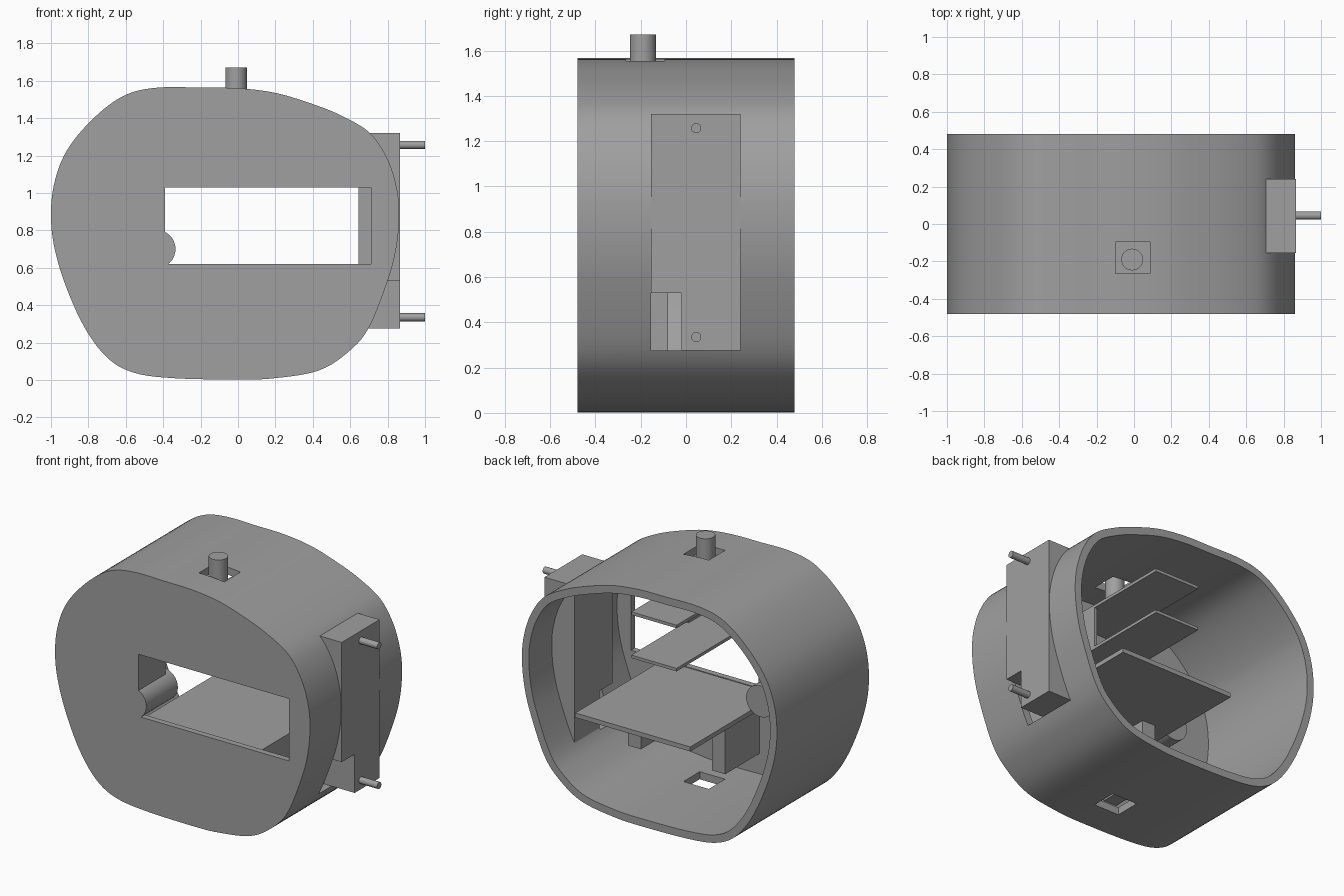
import bpy, bmesh, math
from mathutils import Vector

if "Cube" in bpy.data.objects:
    bpy.data.objects.remove(bpy.data.objects["Cube"])

grey = bpy.data.materials.new("matte_grey")
grey.diffuse_color = (0.35, 0.35, 0.35, 1)
grey.use_nodes = True
grey.node_tree.nodes["Principled BSDF"].inputs["Base Color"].default_value = grey.diffuse_color


def finish(bm, name):
    bmesh.ops.recalc_face_normals(bm, faces=bm.faces)
    me = bpy.data.meshes.new(name)
    bm.to_mesh(me)
    bm.free()
    me.materials.append(grey)
    ob = bpy.data.objects.new(name, me)
    bpy.context.collection.objects.link(ob)
    return ob


def box(name, x0, x1, y0, y1, z0, z1):
    bm = bmesh.new()
    bmesh.ops.create_cube(bm, size=1)
    for v in bm.verts:
        v.co = ((x0 + x1) / 2 + v.co.x * (x1 - x0),
                (y0 + y1) / 2 + v.co.y * (y1 - y0),
                (z0 + z1) / 2 + v.co.z * (z1 - z0))
    return finish(bm, name)


def rod(name, start, end, r):
    a, b = Vector(start), Vector(end)
    bm = bmesh.new()
    bmesh.ops.create_cone(bm, cap_ends=True, segments=32, radius1=r, radius2=r, depth=(b - a).length)
    rot = (b - a).to_track_quat('Z', 'Y')
    for v in bm.verts:
        v.co = rot @ v.co + (a + b) / 2
    return finish(bm, name)


def cut(ob, cutters):
    """Subtract the cutters, bake the result and delete them."""
    for c in cutters:
        m = ob.modifiers.new("cut", 'BOOLEAN')
        m.operation, m.solver, m.object = 'DIFFERENCE', 'EXACT', c
        c.hide_render = True
    bpy.context.view_layer.update()
    me = bpy.data.meshes.new_from_object(ob.evaluated_get(bpy.context.evaluated_depsgraph_get()))
    ob.modifiers.clear()
    ob.data = me
    for c in cutters:
        bpy.data.objects.remove(c)


def smooth(ob):
    bpy.ops.object.select_all(action='DESELECT')
    ob.select_set(True)
    bpy.context.view_layer.objects.active = ob
    bpy.ops.object.shade_smooth_by_angle(angle=math.radians(30))


# Rounded housing outline (x, z)
KEYS = [(-1, .87), (-.985, 1.04), (-.93, 1.2), (-.83, 1.34), (-.69, 1.47), (-.56, 1.54),
        (-.4, 1.565), (-.2, 1.563), (0, 1.56), (.2, 1.535), (.4, 1.475), (.56, 1.41),
        (.706, 1.32), (.8, 1.18), (.85, 1.02), (.862, .87), (.845, .7), (.8, .53),
        (.7, .28), (.59, .15), (.43, .05), (.2, .01), (0, .002), (-.35, .01),
        (-.56, .04), (-.7, .12), (-.82, .28), (-.92, .5), (-.98, .7)]


def spline(keys, steps=5):
    p, n, out = [Vector(k) for k in keys], len(keys), []
    for i in range(n):
        a, b, c, d = p[i - 1], p[i], p[(i + 1) % n], p[(i + 2) % n]
        for s in range(steps):
            t = s / steps
            out.append(.5 * (2 * b + (c - a) * t + (2 * a - 5 * b + 4 * c - d) * t * t
                             + (3 * b - a - 3 * c + d) * t ** 3))
    return out


outer = spline(KEYS)
n = len(outer)
inner = []
for i, p in enumerate(outer):
    t = (outer[(i + 1) % n] - outer[i - 1]).normalized()
    inner.append(p + Vector((t.y, -t.x)) * .05)

# Housing: a cup with closed front and open back
FRONT, BACK, INSIDE = -.48, .48, -.44
bm = bmesh.new()
rings = [[bm.verts.new((p.x, y, p.y)) for p in line]
         for line, y in ((outer, FRONT), (outer, BACK), (inner, BACK), (inner, INSIDE))]
for a, b in zip(rings, rings[1:]):
    for i in range(n):
        j = (i + 1) % n
        bm.faces.new((a[i], a[j], b[j], b[i]))
bm.faces.new(rings[0])
bm.faces.new(rings[3])
housing = finish(bm, "housing")
cut(housing, [
    box("window_cutter", -.39, .71, -.6, -.4, .62, 1.03),
    box("top_hole_cutter", -.1, .085, -.265, -.095, 1.4, 1.7),
    box("bottom_hole_cutter", -.1, .085, -.265, -.095, -.1, .15),
    box("side_slot_cutter", .6, .95, -.155, -.02, .275, .53),
])
smooth(housing)

# Side module with a lower corner slot
module = box("side_module", .645, .866, -.155, .24, .275, 1.32)
cut(module, [box("slot_cutter", .5, 1, -.3, -.02, .1, .53)])

# Side pins
for label, z in (("lower", .335), ("upper", 1.257)):
    smooth(rod(label + "_side_pin", (.85, .045, z), (1, .045, z), .022))

# Top push button
smooth(rod("push_button", (-.01, -.19, 1.33), (-.01, -.19, 1.67), .058))

# Inner shelves and their supports
box("main_shelf", -.36, .48, -.45, .47, .585, .615)
box("middle_shelf", -.19, .14, -.45, .37, 1.03, 1.05)
box("upper_shelf", -.19, .14, -.45, .37, 1.315, 1.335)
box("shelf_divider", .12, .14, -.45, -.2, 1.045, 1.32)
for label, x in (("left", -.23), ("right", .385)):
    box(label + "_shelf_leg", x, x + .095, -.45, -.08, .19, .59)

# Window side panel and socket tube beside it
box("window_side_panel", -.41, -.39, -.46, -.2, .79, 1.03)
tube = rod("socket_tube", (-.437, -.479, .7), (-.437, -.15, .7), .103)
cut(tube, [rod("bore_cutter", (-.437, -.43, .7), (-.437, 0, .7), .07)])
smooth(tube)
